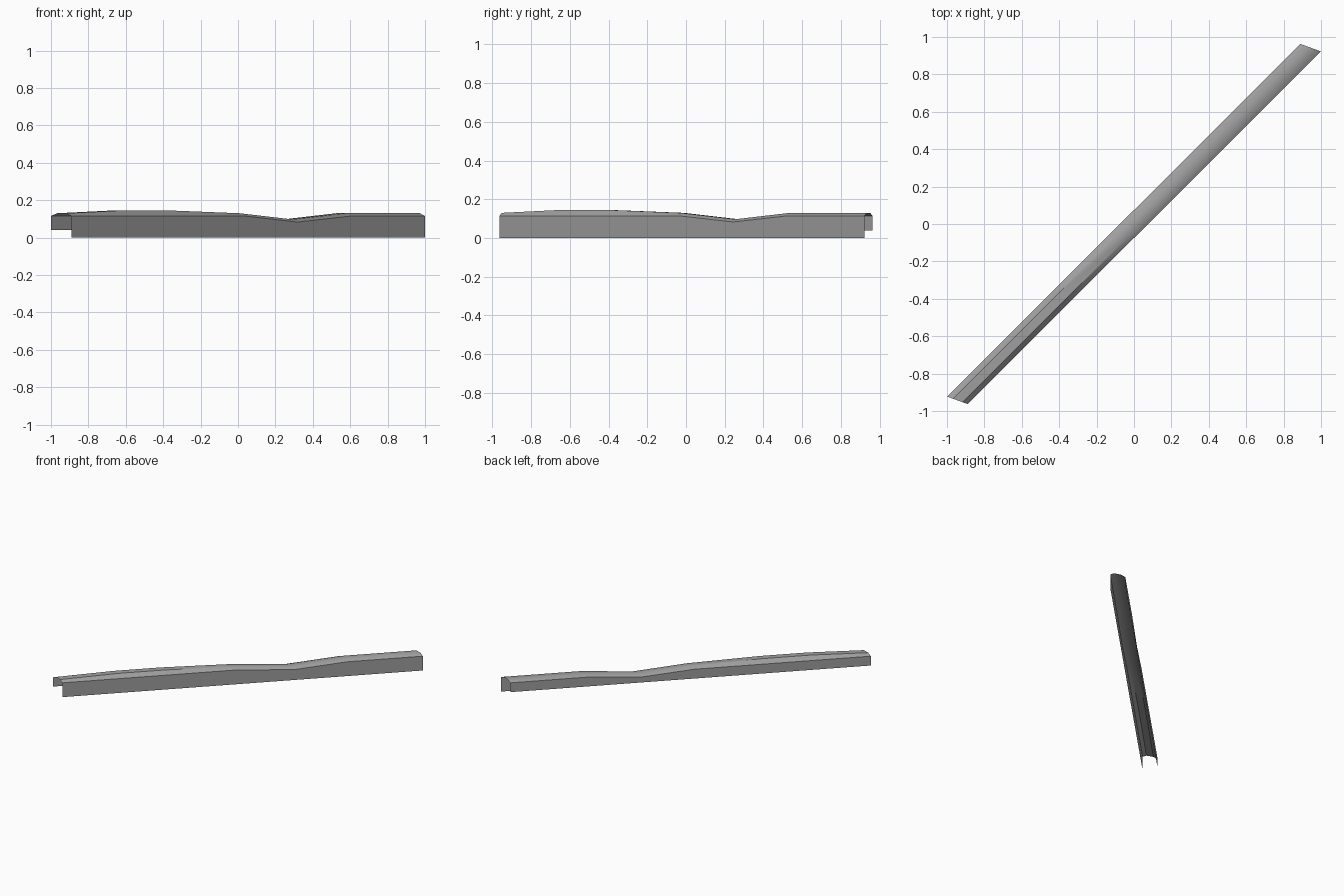
import bpy
import bmesh
from mathutils import Vector

cube = bpy.data.objects.get("Cube")
if cube:
    bpy.data.objects.remove(cube, do_unlink=True)

grey = bpy.data.materials.new("plain_grey")
grey.use_nodes = True
colour = (0.35, 0.35, 0.35, 1)
grey.diffuse_color = colour
grey.node_tree.nodes["Principled BSDF"].inputs["Base Color"].default_value = colour

# Diagonal run of the rail and its skewed end cut
run = Vector((1.89, 1.885, 0))
back_corner = Vector((-1.0, -0.9225, 0))
cut = Vector((0.11, -0.04, 0))

# Stations along the run: fraction, shoulder height, crown height
stations = [
    (0.0, 0.115, 0.13),
    (0.16, 0.115, 0.145),
    (0.29, 0.115, 0.145),
    (0.49, 0.115, 0.13),
    (0.64, 0.083, 0.097),
    (0.79, 0.115, 0.13),
    (1.0, 0.115, 0.13),
]


def section(bm, t, shoulder, crown):
    """Open channel: short back wall, bevelled top, tall front wall."""
    outline = [(0, 0.04), (0, shoulder), (0.29, crown),
               (0.75, crown), (1, shoulder), (1, 0)]
    base = back_corner + run * t
    return [bm.verts.new(base + cut * s + Vector((0, 0, z))) for s, z in outline]


# Loft the sections into one thin open shell
bm = bmesh.new()
rings = [section(bm, *s) for s in stations]
for a, b in zip(rings, rings[1:]):
    for i in range(len(a) - 1):
        bm.faces.new((a[i], a[i + 1], b[i + 1], b[i]))
bm.normal_update()
if sum(f.normal.z for f in bm.faces) < 0:
    bmesh.ops.reverse_faces(bm, faces=bm.faces[:])

mesh = bpy.data.meshes.new("channel_rail")
bm.to_mesh(mesh)
bm.free()
mesh.materials.append(grey)
rail = bpy.data.objects.new("channel_rail", mesh)
bpy.context.collection.objects.link(rail)

# Smooth the gentle bends, keep the wall edges crisp
bpy.ops.object.select_all(action="DESELECT")
rail.select_set(True)
bpy.context.view_layer.objects.active = rail
bpy.ops.object.shade_smooth_by_angle(angle=0.52)
